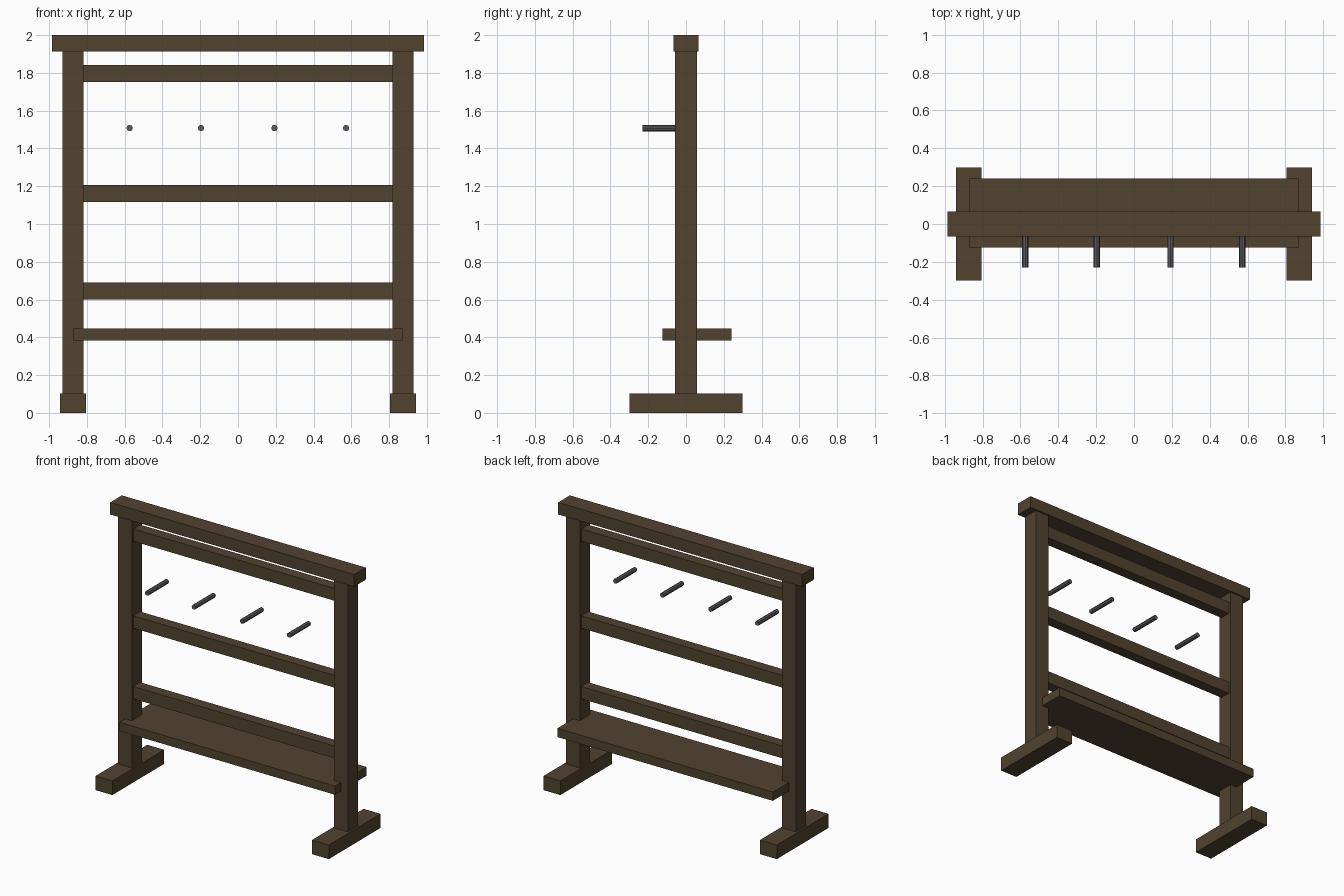
import bpy, math

if "Cube" in bpy.data.objects:
    bpy.data.objects.remove(bpy.data.objects["Cube"])


def material(name, rgb):
    m = bpy.data.materials.new(name)
    m.diffuse_color = (*rgb, 1.0)
    m.use_nodes = True
    m.node_tree.nodes["Principled BSDF"].inputs["Base Color"].default_value = m.diffuse_color
    return m


wood = material("dark_brown_wood", (0.082, 0.056, 0.028))
iron = material("dark_grey_iron", (0.105, 0.105, 0.115))


def box(name, x, y, z):
    """Wooden box from (min, max) ranges on each axis."""
    bpy.ops.mesh.primitive_cube_add(size=1, location=[sum(r) / 2 for r in (x, y, z)])
    ob = bpy.context.object
    ob.name = name
    ob.scale = [r[1] - r[0] for r in (x, y, z)]
    bpy.ops.object.transform_apply(location=False, rotation=False, scale=True)
    ob.data.materials.append(wood)
    return ob


# Side frames: foot and post on each side
for side, s in (("left", -1), ("right", 1)):
    box(side + "_foot", sorted((s * 0.806, s * 0.942)), (-0.298, 0.298), (0, 0.103))
    box(side + "_post", sorted((s * 0.817, s * 0.928)), (-0.057, 0.057), (0.103, 1.912))

# Top beam over the posts
box("top_beam", (-0.985, 0.985), (-0.067, 0.067), (1.912, 2.0))

# Cross rails between the posts
for name, z in (("upper_rail", 1.796), ("middle_rail", 1.162), ("lower_rail", 0.646)):
    box(name, (-0.817, 0.817), (-0.04, 0.04), (z - 0.045, z + 0.045))

# Shelf board, set further to the back
box("shelf", (-0.87, 0.87), (-0.124, 0.24), (0.384, 0.448))

# Row of iron pegs pointing forward
for i, x in enumerate((-0.574, -0.196, 0.193, 0.572)):
    bpy.ops.mesh.primitive_cylinder_add(vertices=8, radius=0.017, depth=0.23,
                                        location=(x, -0.115, 1.508),
                                        rotation=(math.pi / 2, 0, 0))
    peg = bpy.context.object
    peg.name = f"peg_{i + 1}"
    peg.data.materials.append(iron)
